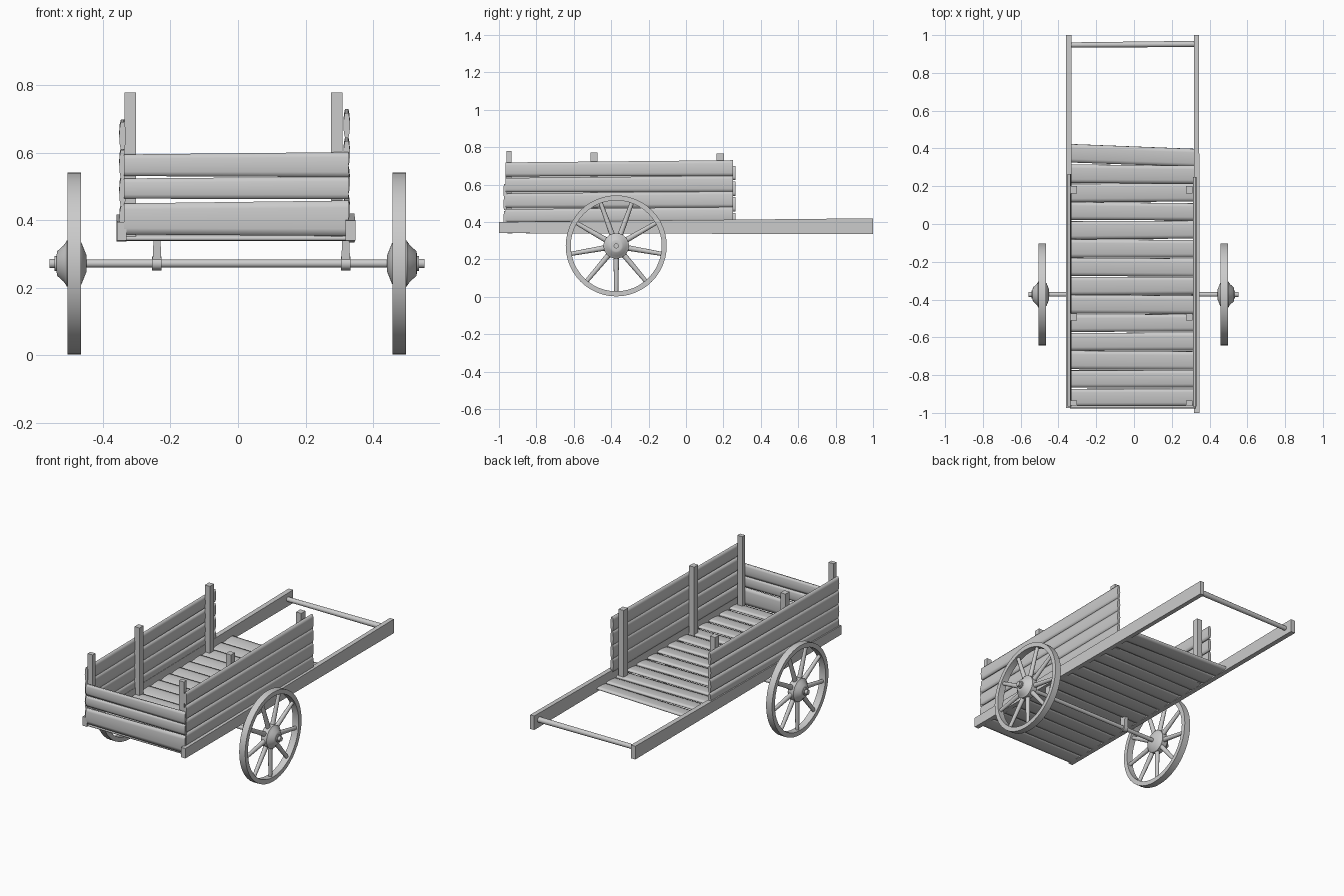
import bpy, bmesh, math, random
from mathutils import Vector

random.seed(4)
cube = bpy.data.objects.get("Cube")
if cube:
    bpy.data.objects.remove(cube)

wood = bpy.data.materials.new("grey_wood")
wood.use_nodes = True
GREY = (0.6, 0.6, 0.6, 1)
wood.diffuse_color = GREY
wood.node_tree.nodes["Principled BSDF"].inputs["Base Color"].default_value = GREY

X, Y, Z = Vector((1, 0, 0)), Vector((0, 1, 0)), Vector((0, 0, 1))
SQUARE = [(-.5, -.5), (.5, -.5), (.5, .5), (-.5, .5)]
ROUND = [(math.cos(i * math.tau / 12) / 2, math.sin(i * math.tau / 12) / 2) for i in range(12)]
# Sawn board: flat edges and gently bulging faces
top = [(.5, .25), (.3, .42), (0, .5), (-.3, .42), (-.5, .25)]
BOARD = top + [(-u, -v) for u, v in top]


def finish(bm, name, angle):
    bmesh.ops.recalc_face_normals(bm, faces=bm.faces)
    mesh = bpy.data.meshes.new(name)
    bm.to_mesh(mesh)
    bm.free()
    mesh.materials.append(wood)
    mesh.shade_smooth()
    mesh.set_sharp_from_angle(angle=math.radians(angle))
    obj = bpy.data.objects.new(name, mesh)
    bpy.context.collection.objects.link(obj)
    return obj


def beam(name, a, b, wide, thick, section=SQUARE, size0=(.05, .02), size1=None, angle=40):
    """Sweep a section from a to b; wide and thick are its two axes."""
    bm = bmesh.new()
    rings = []
    for p, (w, t) in ((a, size0), (b, size1 or size0)):
        rings.append([bm.verts.new(Vector(p) + wide * (u * w) + thick * (v * t)) for u, v in section])
    n = len(section)
    for i in range(n):
        j = (i + 1) % n
        bm.faces.new((rings[0][i], rings[0][j], rings[1][j], rings[1][i]))
    bm.faces.new(rings[0])
    bm.faces.new(rings[1])
    return finish(bm, name, angle)


def board(name, a, b, wide, thick, w0, w1, t):
    return beam(name, a, b, wide, thick, BOARD, (w0, t), (w1, t), 85)


def lathe(name, profile, centre, side, closed=False, steps=40):
    """Turn (x, radius) points around the wheel axis."""
    bm = bmesh.new()
    rings = []
    for x, r in profile:
        rings.append([bm.verts.new((centre[0] + side * x,
                                    centre[1] + r * math.cos(i * math.tau / steps),
                                    centre[2] + r * math.sin(i * math.tau / steps)))
                      for i in range(steps)])
    pairs = list(zip(rings, rings[1:]))
    if closed:
        pairs.append((rings[-1], rings[0]))
    else:
        bm.faces.new(rings[0])
        bm.faces.new(rings[-1])
    for p, q in pairs:
        for i in range(steps):
            j = (i + 1) % steps
            bm.faces.new((p[i], p[j], q[j], q[i]))
    return finish(bm, name, 40)


# Long side rails that run on as pull handles
beam("left_rail", (.333, -1, .37), (.331, 1, .377), Z, X, size0=(.06, .029), size1=(.085, .027))
beam("right_rail", (-.345, -.975, .368), (-.345, 1, .377), Z, X, size0=(.055, .028), size1=(.08, .03))
beam("handle_bar", (-.335, .948, .38), (.325, .953, .38), Y, Z, ROUND, (.027, .027), (.033, .033))

# Floor boards
COUNT, FIRST, PITCH = 14, -.918, .0985
for i in range(COUNT):
    y = FIRST + i * PITCH
    w0, w1 = (random.uniform(.09, .099) for _ in range(2))
    skew = .012 if i == COUNT - 1 else random.uniform(-.003, .003)
    tilt = Vector((0, .995, .1))
    board(f"floor_board_{i + 1}", (-.334, y + skew, .35), (.32, y - skew, .35),
          tilt, tilt.cross(X), w0, w1, .02)

# Side walls: four boards each
for i, (z, w) in enumerate([(.436, .07), (.517, .076), (.6, .076), (.684, .074)]):
    board(f"left_wall_board_{i + 1}", (.322, -.965, z - .003), (.322, .25, z + .004), Z, X, w, w + .01, .02)
    zr = z - .034
    board(f"right_wall_board_{i + 1}", (-.342, -.965, zr), (-.342, .265, zr + .012), Z, X, w + .008, w, .02)

# Front wall: three boards
for i, (z, w0, w1) in enumerate([(.404, .092, .105), (.494, .06, .066), (.563, .064, .074)]):
    board(f"front_wall_board_{i + 1}", (-.338, -.967, z), (.328, -.967, z + .002), Z, Y, w0, w1, .02)

# Wall posts
for j, (y, depth, height) in enumerate([(-.947, .026, .778), (-.492, .038, .77), (.182, .04, .765)]):
    for name, x in (("left", .293), ("right", -.319)):
        beam(f"{name}_post_{j + 1}", (x, y, .345), (x, y, height), X, Y, size0=(.034, depth))

# Axle and its hangers
AY, AZ = -.373, .272
beam("axle", (-.54, AY, AZ), (.54, AY, AZ), Y, Z, ROUND, (.024, .024))
for name, x in (("left", .319), ("right", -.24)):
    beam(f"{name}_axle_hanger", (x, AY, .28), (x, AY, .35), X, Y, size0=(.026, .032), size1=(.02, .04))
    beam(f"{name}_axle_collar", (x - .014, AY, AZ), (x + .014, AY, AZ), Y, Z, ROUND, (.04, .04))

# Wheels
RIM = [(-.02, .27), (.02, .27), (.02, .243), (-.02, .243)]
HUB = [(-.036, .025), (-.022, .06), (-.015, .068), (.022, .068), (.03, .055), (.05, .037), (.052, .028)]
CAP = [(.045, .022), (.058, .022), (.058, .014), (.074, .014)]
SPOKES = 9
for name, side, x in (("left", 1, .478), ("right", -1, -.485)):
    c = (x, AY, AZ)
    lathe(f"{name}_wheel_rim", RIM, c, side, True, 48)
    lathe(f"{name}_wheel_hub", HUB, c, side)
    lathe(f"{name}_axle_cap", CAP, c, side, steps=12)
    for i in range(SPOKES):
        a = math.radians(30) + i * math.tau / SPOKES
        out = Vector((0, math.cos(a), math.sin(a)))
        beam(f"{name}_spoke_{i + 1}", Vector(c) + out * .05, Vector(c) + out * .25,
             X, out.cross(X), ROUND, (.027, .03), (.02, .022))
